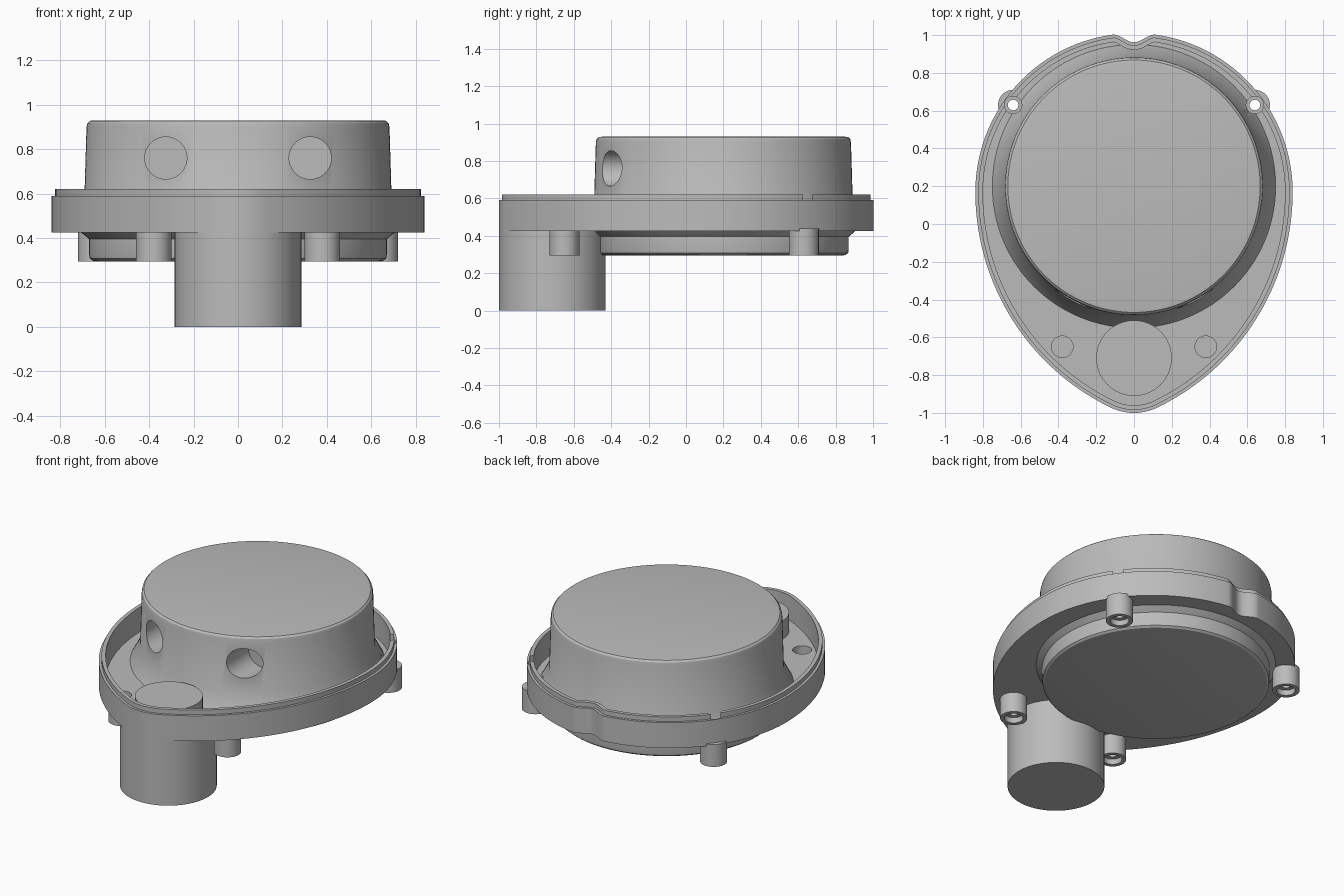
import bpy, bmesh
from math import sin, cos, pi, radians, hypot
from mathutils import Vector

cube = bpy.data.objects.get("Cube")
if cube:
    bpy.data.objects.remove(cube, do_unlink=True)

grey = bpy.data.materials.new("plain_grey")
grey.use_nodes = True
colour = (0.5, 0.5, 0.5, 1)
grey.diffuse_color = colour
grey.node_tree.nodes["Principled BSDF"].inputs["Base Color"].default_value = colour


def make(name, bm):
    bmesh.ops.recalc_face_normals(bm, faces=bm.faces)
    mesh = bpy.data.meshes.new(name)
    bm.to_mesh(mesh)
    bm.free()
    mesh.materials.append(grey)
    ob = bpy.data.objects.new(name, mesh)
    bpy.context.collection.objects.link(ob)
    return ob


def loft(name, rings):
    """Skin closed rings of points and cap both ends."""
    bm = bmesh.new()
    loops = [[bm.verts.new(p) for p in ring] for ring in rings]
    n = len(loops[0])
    for a, b in zip(loops, loops[1:]):
        for i in range(n):
            j = (i + 1) % n
            bm.faces.new((a[i], a[j], b[j], b[i]))
    bm.faces.new(loops[0][::-1])
    bm.faces.new(loops[-1])
    return make(name, bm)


def lathe(name, x, y, profile, n=48):
    return loft(name, [[(x + r * cos(2 * pi * i / n), y + r * sin(2 * pi * i / n), z)
                        for i in range(n)] for r, z in profile])


def cut(ob, cutters):
    for c in cutters:
        c.hide_render = True
        mod = ob.modifiers.new("cut", 'BOOLEAN')
        mod.operation = 'DIFFERENCE'
        mod.solver = 'EXACT'
        mod.object = c
        bpy.context.view_layer.objects.active = ob
        bpy.ops.object.modifier_apply(modifier=mod.name)


# Egg-shaped outline: tip arc, long side arc, big back arc with a notch
def arc(cx, cy, r, a, b, n):
    return [Vector((cx + r * cos(radians(a + (b - a) * i / n)),
                    cy + r * sin(radians(a + (b - a) * i / n)))) for i in range(n)]


half = arc(0, -0.715, 0.285, -90, -64.2, 8)
half += arc(-0.428, 0.17, 1.268, -64.2, 0, 36)
half += arc(0, 0.17, 0.84, 0, 80, 36) + arc(0, 0.17, 0.84, 80, 90, 16)
half.append(Vector((0, 1.01)))
for p in half:
    if p.y > 0.8 and p.x < 0.115:
        p.y -= 0.024 * (1 + cos(pi * p.x / 0.115))
outline = half + [Vector((-p.x, p.y)) for p in half[-2:0:-1]]


def inset(d, z):
    ring = []
    for i, p in enumerate(outline):
        t = (outline[(i + 1) % len(outline)] - outline[i - 1]).normalized()
        ring.append((p.x - t.y * d, p.y + t.x * d, z))
    return ring


tray = loft("tray", [inset(0, 0.425), inset(0, 0.59), inset(0.016, 0.59),
                     inset(0.016, 0.62), inset(0.04, 0.62), inset(0.04, 0.46)])

# Round housing with rounded lid, flared foot and lower bowl
housing = lathe("housing", 0, 0.2, [
    (0.64, 0.295), (0.655, 0.298), (0.667, 0.308), (0.67, 0.325), (0.67, 0.395),
    (0.70, 0.42), (0.72, 0.44), (0.75, 0.46), (0.692, 0.57), (0.682, 0.90),
    (0.678, 0.917), (0.668, 0.927), (0.65, 0.93)], 128)

# Blind side ports on the front of the housing
ports = []
for x in (-0.325, 0.325):
    port = lathe("port_cutter", 0, 0, [(0.095, 0), (0.095, 0.5)])
    port.rotation_euler.x = pi / 2
    port.location = (x, -0.22, 0.76)
    ports.append(port)
bpy.context.view_layer.update()
cut(housing, ports)

# Downward canister and its raised boss inside the tray
canister = lathe("canister", 0, -0.715, [(0.285, 0), (0.285, 0.44)], 96)
boss = lathe("canister_boss", 0, -0.71, [(0.2, 0.43), (0.2, 0.58)], 64)

# Screw posts below the tray, with recesses above and below
posts, cutters = [], []
for side, word in ((1, "left"), (-1, "right")):
    for x, y, end, through in ((0.64, 0.63, "back", True), (0.38, -0.65, "front", False)):
        x *= side
        post = lathe(f"{end}_{word}_screw_post", x, y, [(0.08, 0.295), (0.08, 0.44)])
        head = lathe("head_cutter", x, y, [(0.046 if through else 0.057, 0.40),
                                           (0.046 if through else 0.057, 0.7)])
        bore = lathe("bore_cutter", x, y, [(0.028, 0.2), (0.028, 0.5 if through else 0.37)])
        seat = lathe("seat_cutter", x, y, [(0.055, 0.2), (0.055, 0.33)])
        cut(post, [head, bore, seat])
        cut(tray, [head, bore])
        if through:
            cut(housing, [head, bore])
        posts.append(post)
        cutters += [head, bore, seat]

for c in cutters + ports:
    bpy.data.objects.remove(c, do_unlink=True)

# Smooth curved walls, keep hard edges
bpy.ops.object.select_all(action='DESELECT')
for ob in [tray, housing, canister, boss] + posts:
    ob.select_set(True)
bpy.context.view_layer.objects.active = tray
bpy.ops.object.shade_smooth_by_angle(angle=radians(28))
